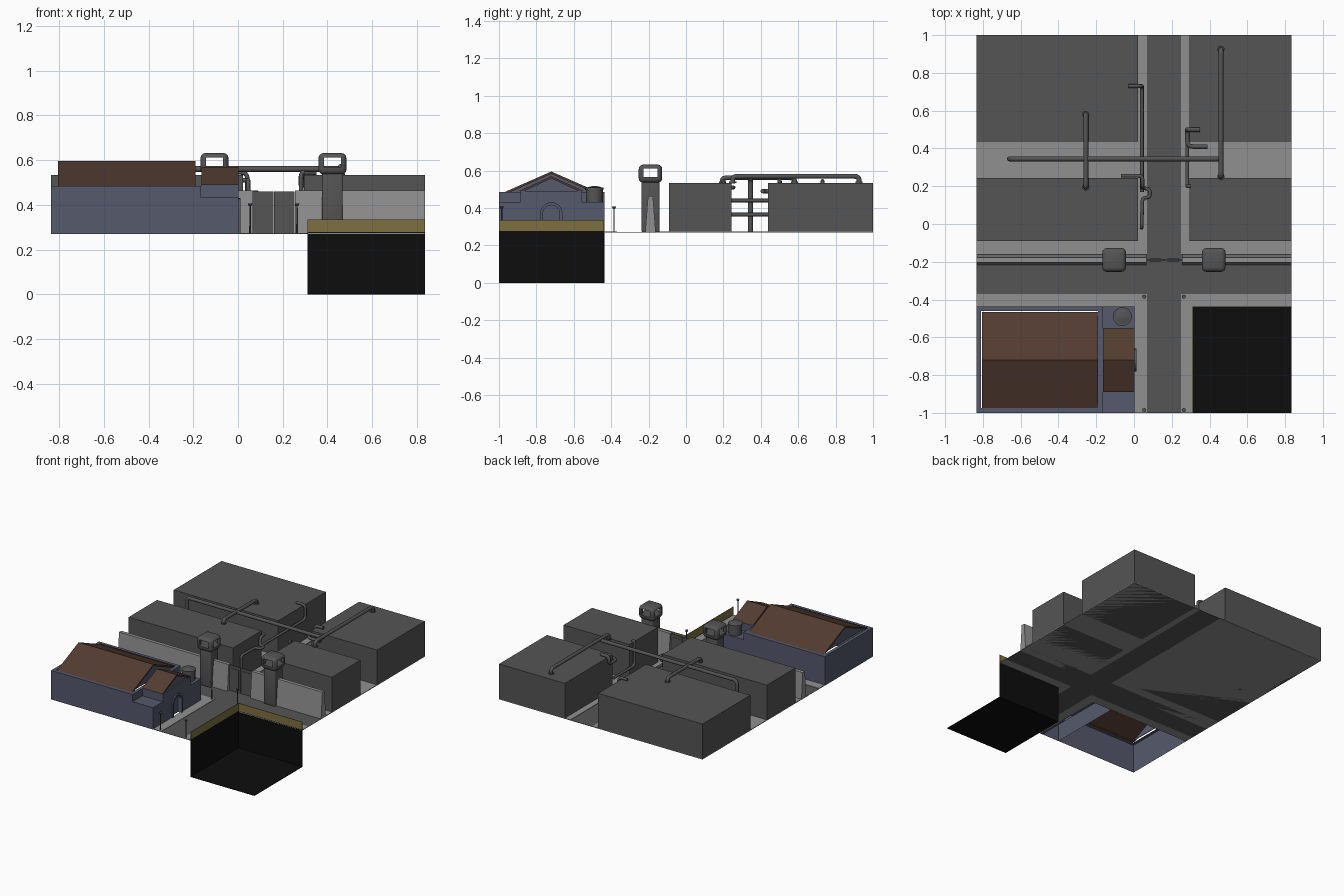
import bpy, bmesh, math
from mathutils import Vector

if "Cube" in bpy.data.objects:
    bpy.data.objects.remove(bpy.data.objects["Cube"])

G = 0.27  # street level


def mat(name, r, g, b):
    m = bpy.data.materials.new(name)
    m.diffuse_color = (r, g, b, 1)
    m.use_nodes = True
    m.node_tree.nodes["Principled BSDF"].inputs["Base Color"].default_value = m.diffuse_color
    return m


DARK = mat("dark_grey", .09, .09, .09)
LIGHT = mat("concrete", .28, .28, .28)
BLUE = mat("blue_grey", .09, .10, .15)
BROWN = mat("brown", .085, .045, .03)
YELLOW = mat("yellow", .2, .16, .05)
BLACK = mat("black", .004, .004, .004)


def finish(name, bm, m, smooth=False):
    bmesh.ops.recalc_face_normals(bm, faces=bm.faces)
    me = bpy.data.meshes.new(name)
    bm.to_mesh(me)
    bm.free()
    ob = bpy.data.objects.new(name, me)
    bpy.context.collection.objects.link(ob)
    me.materials.append(m)
    if smooth:
        bpy.ops.object.select_all(action='DESELECT')
        ob.select_set(True)
        bpy.context.view_layer.objects.active = ob
        bpy.ops.object.shade_smooth_by_angle(angle=math.radians(40))
    return ob


def box(name, x, y, z, m=DARK, bevel=0, open_bottom=False, open_top=0):
    """Box from (min, max) pairs; optional bevel, open bottom, framed hole in the top."""
    bm = bmesh.new()
    bmesh.ops.create_cube(bm, size=1)
    for v in bm.verts:
        v.co = [a[0] + (a[1] - a[0]) * (c + .5) for a, c in zip((x, y, z), v.co)]
    bm.normal_update()
    if open_bottom:
        bmesh.ops.delete(bm, geom=[f for f in bm.faces if f.normal.z < -.9], context='FACES')
    if open_top:
        top = [f for f in bm.faces if f.normal.z > .9]
        bmesh.ops.inset_region(bm, faces=top, thickness=open_top)
        bmesh.ops.delete(bm, geom=top, context='FACES')
    if bevel:
        bmesh.ops.bevel(bm, geom=bm.edges[:], offset=bevel, segments=3, profile=.5, affect='EDGES')
    return finish(name, bm, m, bool(bevel))


def prism(name, profile, x0, x1, m):
    """Extrude a (y, z) outline along x."""
    bm = bmesh.new()
    f = bm.faces.new([bm.verts.new((x0, y, z)) for y, z in profile])
    ext = bmesh.ops.extrude_face_region(bm, geom=[f])['geom']
    for v in ext:
        if isinstance(v, bmesh.types.BMVert):
            v.co.x = x1
    return finish(name, bm, m)


def cyl(name, p, r1, r2, h, m=DARK, n=16):
    bm = bmesh.new()
    bmesh.ops.create_cone(bm, cap_ends=True, segments=n, radius1=r1, radius2=r2, depth=h)
    bmesh.ops.translate(bm, verts=bm.verts, vec=Vector(p) + Vector((0, 0, h / 2)))
    return finish(name, bm, m, True)


def pipe(name, pts, r=.013, bend=.03):
    """Round tube with filleted corners."""
    P = [Vector(p) for p in pts]
    path = [P[0]]
    for a, b, c in zip(P, P[1:], P[2:]):
        s = b + (a - b).normalized() * min(bend, (a - b).length * .45)
        e = b + (c - b).normalized() * min(bend, (c - b).length * .45)
        path += [s * (1 - t) ** 2 + b * 2 * t * (1 - t) + e * t * t for t in (0, .25, .5, .75, 1)]
    path.append(P[-1])
    cu = bpy.data.curves.new(name, 'CURVE')
    cu.dimensions = '3D'
    cu.bevel_depth = r
    cu.bevel_resolution = 2
    cu.use_fill_caps = True
    sp = cu.splines.new('POLY')
    sp.points.add(len(path) - 1)
    for q, v in zip(sp.points, path):
        q.co = (*v, 1)
    sp.use_smooth = True
    cu.materials.append(DARK)
    bpy.context.collection.objects.link(bpy.data.objects.new(name, cu))


def boolean(ob, cutter):
    cutter.hide_render = True
    md = ob.modifiers.new("cut", 'BOOLEAN')
    md.object = cutter
    md.operation = 'DIFFERENCE'
    md.solver = 'EXACT'
    bpy.context.view_layer.objects.active = ob
    bpy.ops.object.modifier_apply(modifier=md.name)
    bpy.data.objects.remove(cutter)


# streets and pavements
S = (G, G + .005)
R = (G, G + .002)
box("street_long", (.07, .25), (-1, 1), R)
box("street_cross_left", (-.835, .07), (-.37, -.16), R)
box("street_cross_right", (.25, .835), (-.37, -.16), R)
box("pavement_back_left", (-.835, .07), (-.16, 1), S, LIGHT)
box("pavement_back_right", (.25, .835), (-.16, 1), S, LIGHT)
box("pavement_house_side", (0, .07), (-1, -.37), S, LIGHT)
box("pavement_house_back", (-.835, 0), (-.44, -.37), S, LIGHT)
box("pavement_pit_side", (.25, .31), (-1, -.37), S, LIGHT)
box("pavement_pit_back", (.31, .835), (-.44, -.37), S, LIGHT)

# four plain blocks
for side, xr in (("left", (-.835, .022)), ("right", (.295, .835))):
    for row, yr in (("middle", (-.09, .243)), ("rear", (.438, 1))):
        box(f"block_{row}_{side}", xr, yr, (G, .533))

# pit, open on the two outer sides, with a rim fence
T = .003
box("pit_floor", (.31, .835), (-1, -.437), (0, T), BLACK)
box("pit_wall_side", (.31, .31 + T), (-1, -.437), (0, .278), BLACK)
box("pit_wall_back", (.31, .835), (-.44, -.437), (0, .278), BLACK)
box("pit_fence_side", (.31, .31 + T), (-1, -.437), (.278, .335), YELLOW)
box("pit_fence_back", (.31, .835), (-.44, -.437), (.278, .335), YELLOW)

# house body
box("house_main", (-.835, -.165), (-1, -.437), (G, .485), BLUE, open_bottom=True, open_top=.035)
box("house_wing", (-.165, -.02), (-1, -.437), (G, .432), BLUE, open_bottom=True)


def arch(r, zc=.37, n=12):
    return [(-.72 - r * math.cos(math.pi * i / n), zc + r * math.sin(math.pi * i / n)) for i in range(n + 1)]


door = [(-.765, G)] + arch(.045) + [(-.675, G)]
prism("house_front_wall", [(-1, G)] + door + [(-.437, G), (-.437, .432), (-1, .432)], -.02, .003, BLUE)
prism("door_frame", [(-.78, G)] + arch(.06) + [(-.66, G)] + door[::-1], .003, .012, BLUE)
box("porch_block", (-.165, .003), (-.885, -.555), (.432, .492), BLUE)


def gable_roof(name, x0, x1, half, eave, peak, t, inset):
    """Folded roof slab with recessed gable ends."""
    c = -.72
    prism(name, [(c - half, eave), (c, peak), (c + half, eave), (c + half - 2.4 * t, eave),
                 (c, peak - t), (c - half + 2.4 * t, eave)], x0, x1, BROWN)
    for i, x in enumerate((x0 + inset, x1 - inset)):
        prism(f"{name}_gable_{i}", [(c - half + .01, eave), (c, peak - t * .8), (c + half - .01, eave)],
              x - .002, x + .002, BLUE)


gable_roof("house_roof", -.805, -.19, .255, .483, .595, .012, .012)
gable_roof("porch_roof", -.163, .002, .17, .492, .57, .012, .012)

# round roof vent
cyl("vent_drum", (-.062, -.49, .432), .045, .045, .07)
cyl("vent_rim", (-.062, -.49, .495), .05, .05, .015)
cyl("vent_cap", (-.062, -.49, .51), .04, .01, .008, n=12)

# sloped wall, gate and pillars
wall = [(-.218, G), (-.203, .465), (-.177, .465), (-.162, G)]
prism("wall_left", wall, -.835, .066, LIGHT)
prism("wall_right", wall, .254, .835, LIGHT)
for i, x in enumerate((.068, .162)):
    box(f"gate_leaf_{i}", (x, x + .09), (-.195, -.185), (G, .46))
    box(f"gate_panel_{i}", (x + .015, x + .075), (-.198, -.182), (G + .02, .44))
for i, x in enumerate((-.105, .422)):
    y = -.19
    box(f"pillar_shaft_{i}", (x - .046, x + .046), (y - .048, y + .048), (G, .545), DARK, .008)
    head = box(f"pillar_head_{i}", (x - .063, x + .063), (y - .063, y + .063), (.535, .632), DARK, .024)
    boolean(head, box("cut_x", (x - .1, x + .1), (y - .038, y + .038), (.567, .612)))
    boolean(head, box("cut_y", (x - .038, x + .038), (y - .1, y + .1), (.567, .612)))

# street lamps at the pavement corners
for i, (x, y) in enumerate([(.054, -.385), (.264, -.385), (.054, -.985), (.264, -.985)]):
    cyl(f"lamp_post_{i}", (x, y, G), .004, .003, .125, n=8)
    cyl(f"lamp_head_{i}", (x, y, G + .125), .006, .011, .012, n=8)

# roof pipes
pipe("pipe_cross", [(-.66, .345, G), (-.66, .345, .56), (.46, .345, .56)])
pipe("pipe_left_roofs", [(-.255, .195, .53), (-.255, .195, .562), (-.255, .58, .562), (-.255, .58, .53)])
pipe("pipe_right_roofs", [(.46, .25, .53), (.46, .25, .57), (.46, .925, .57), (.46, .925, .53)])
# wall pipes along the street
pipe("pipe_left_rear", [(-.03, .73, .545), (.042, .73, .545), (.042, .73, .44), (.042, .17, .44)], .01)
pipe("pipe_left_mid", [(-.07, .255, .51), (.045, .255, .51), (.045, .2, .51), (.045, .19, .455),
                       (.085, .185, .455), (.085, .14, .455), (.045, .14, .455), (.04, -.02, .455),
                       (.04, -.02, G)], .01, .02)
pipe("pipe_right_upper", [(.35, .5, .545), (.282, .5, .545), (.282, .5, .49), (.282, .41, .49),
                          (.39, .41, .49)], .012)
pipe("pipe_right_lower", [(.3, .2, .545), (.282, .2, .545), (.282, .2, .365), (.282, .45, .365)], .01)
# pipe flanges on the roofs
for i, (x, y) in enumerate([(-.255, .195), (-.255, .58), (.46, .25), (.46, .925)]):
    cyl(f"pipe_flange_{i}", (x, y, .533), .019, .019, .008)
